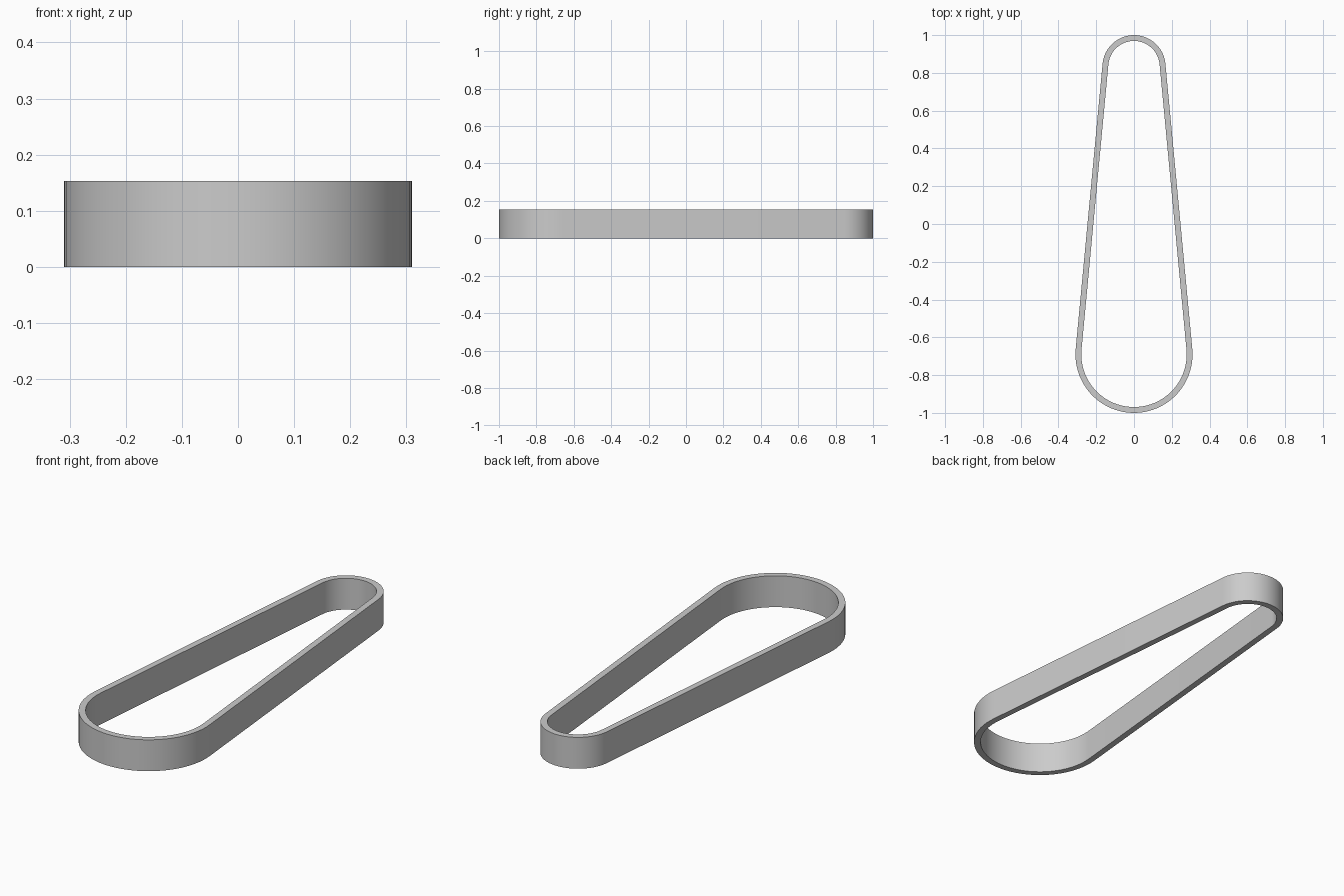
import bpy, bmesh, math

cube = bpy.data.objects.get("Cube")
if cube:
    bpy.data.objects.remove(cube, do_unlink=True)

HEIGHT, WALL = 0.153, 0.031
BIG_R, SMALL_R = 0.31, 0.167
BIG_Y, SMALL_Y = -1 + BIG_R, 1 - SMALL_R
STEPS = 40

grey = bpy.data.materials.new("belt grey")
grey.use_nodes = True
colour = (0.6, 0.6, 0.6, 1)
grey.diffuse_color = colour
grey.node_tree.nodes["Principled BSDF"].inputs["Base Color"].default_value = colour


def belt_outline(inset):
    """Two arcs joined by their common tangents, counter-clockwise."""
    tilt = math.asin((BIG_R - SMALL_R) / (SMALL_Y - BIG_Y))
    arcs = ((SMALL_Y, SMALL_R, tilt, math.pi - tilt),
            (BIG_Y, BIG_R, math.pi - tilt, 2 * math.pi + tilt))
    points = []
    for cy, radius, start, end in arcs:
        for i in range(STEPS + 1):
            a = start + (end - start) * i / STEPS
            r = radius - inset
            points.append((r * math.cos(a), cy + r * math.sin(a)))
    return points


# Tapered belt loop: outer and inner walls with flat rims
bm = bmesh.new()
outer, inner = belt_outline(0), belt_outline(WALL)
rings = [[bm.verts.new((x, y, z)) for x, y in outline]
         for outline, z in ((outer, 0), (outer, HEIGHT), (inner, HEIGHT), (inner, 0))]
count = len(outer)
for k, ring in enumerate(rings):
    after = rings[(k + 1) % len(rings)]
    for i in range(count):
        j = (i + 1) % count
        bm.faces.new((ring[i], ring[j], after[j], after[i]))
bmesh.ops.recalc_face_normals(bm, faces=bm.faces)
mesh = bpy.data.meshes.new("belt_loop")
bm.to_mesh(mesh)
bm.free()
mesh.materials.append(grey)
belt = bpy.data.objects.new("belt_loop", mesh)
bpy.context.collection.objects.link(belt)

# Smooth walls, sharp rims
bpy.context.view_layer.objects.active = belt
belt.select_set(True)
bpy.ops.object.shade_smooth_by_angle(angle=math.radians(30))
